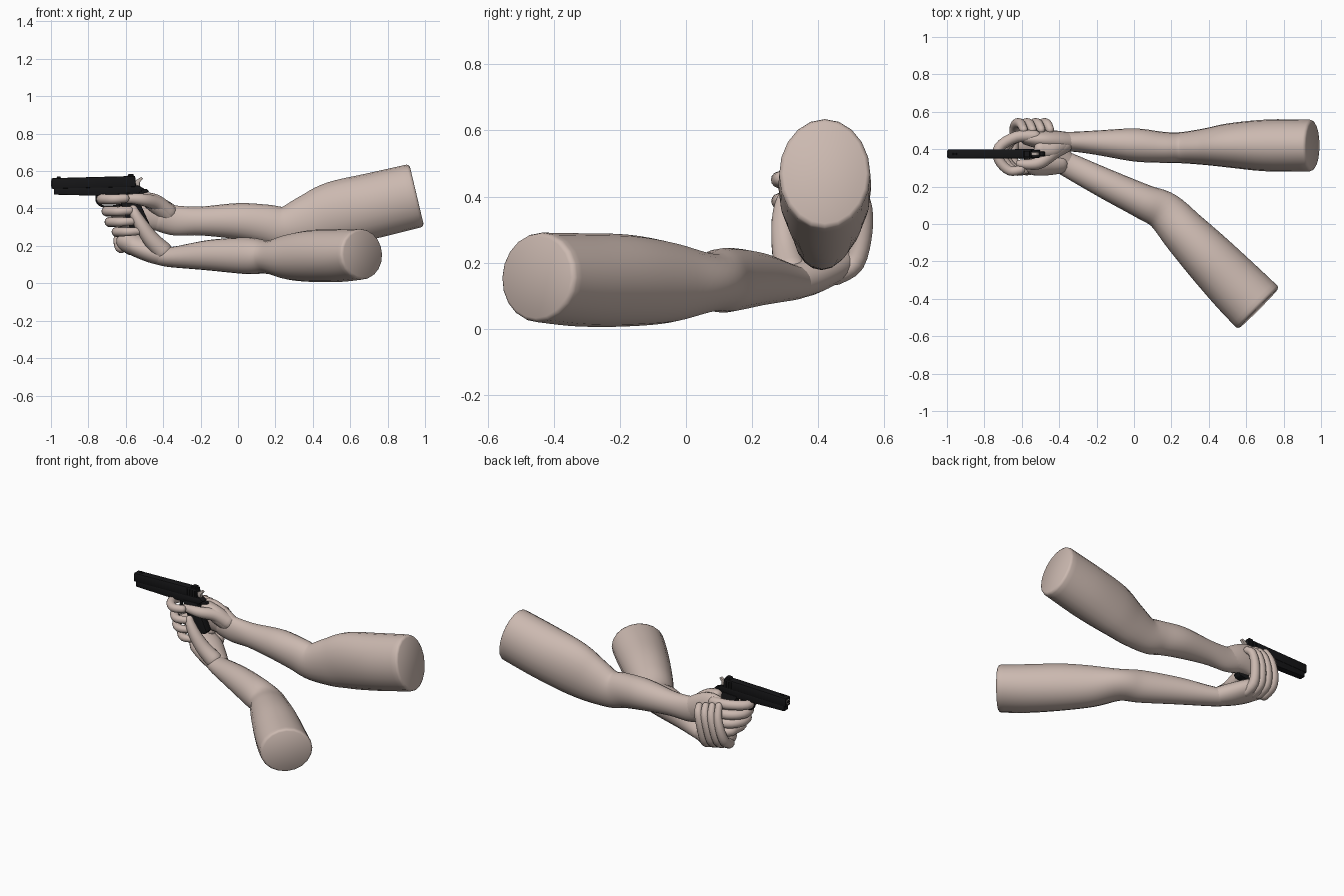
import bpy, bmesh, math
from mathutils import Vector

if "Cube" in bpy.data.objects:
    bpy.data.objects.remove(bpy.data.objects["Cube"])


def material(name, rgb):
    m = bpy.data.materials.new(name)
    m.diffuse_color = (*rgb, 1)
    m.use_nodes = True
    m.node_tree.nodes["Principled BSDF"].inputs["Base Color"].default_value = m.diffuse_color
    return m


SKIN = material("skin", (0.60, 0.485, 0.435))
BLACK = material("gun_black", (0.008, 0.008, 0.009))
STEEL = material("pale_steel", (0.50, 0.43, 0.39))


def finish(name, bm, mat, angle):
    bmesh.ops.recalc_face_normals(bm, faces=bm.faces)
    me = bpy.data.meshes.new(name)
    bm.to_mesh(me)
    bm.free()
    me.materials.append(mat)
    ob = bpy.data.objects.new(name, me)
    bpy.context.collection.objects.link(ob)
    bpy.ops.object.select_all(action='DESELECT')
    ob.select_set(True)
    bpy.context.view_layer.objects.active = ob
    bpy.ops.object.shade_smooth_by_angle(angle=math.radians(angle))
    return ob


def spline(pts, steps):
    """Catmull-Rom through tuples of any length."""
    p = [pts[0]] + pts + [pts[-1]]
    out = []
    for i in range(1, len(p) - 2):
        for s in range(steps):
            t = s / steps
            out.append([0.5 * (2 * b + (c - a) * t + (2*a - 5*b + 4*c - d) * t**2
                               + (3*b - a - 3*c + d) * t**3)
                        for a, b, c, d in zip(*p[i-1:i+3])])
    return out + [list(pts[-1])]


def loft(name, pts, ref=(0, 0, 1), dome=True, sides=20, steps=5):
    """Skin elliptical rings (x, y, z, half width, half height) along a path."""
    path = spline(pts, steps)
    rings = []
    for i, s in enumerate(path):
        a, b = path[max(i-1, 0)], path[min(i+1, len(path)-1)]
        t = (Vector(b[:3]) - Vector(a[:3])).normalized()
        rings.append((Vector(s[:3]), t, s[3], s[4]))

    def end(ring, sign):
        c, t, w, h = ring
        if dome:    # rounded tip
            steps_ = [(min(w, h) * math.sin(a), math.cos(a)) for a in (0.5, 0.95, 1.3)]
        else:       # flat cut with a soft rim
            steps_ = [(0.010, 0.975), (0.016, 0.91)]
        return [(c + t * o * sign, t, w * k, h * k) for o, k in steps_]

    rings = end(rings[0], -1)[::-1] + rings + end(rings[-1], 1)
    bm = bmesh.new()
    loops = []
    for c, t, w, h in rings:
        side = t.cross(Vector(ref)).normalized()
        up = side.cross(t)
        loops.append([bm.verts.new(c + side * w * math.cos(k * math.tau / sides)
                                   + up * h * math.sin(k * math.tau / sides))
                      for k in range(sides)])
    for l, m in zip(loops, loops[1:]):
        for k in range(sides):
            n = (k + 1) % sides
            bm.faces.new((l[k], l[n], m[n], m[k]))
    bm.faces.new(loops[0])
    bm.faces.new(loops[-1])
    return finish(name, bm, SKIN, 50)


def finger(name, pts, r0, r1, ref):
    n = len(pts) - 1
    rad = [r0 + (r1 - r0) * i / n for i in range(n + 1)]
    return loft(name, [(*p, r, r) for p, r in zip(pts, rad)], ref, sides=14, steps=4)


GUN_Y = 0.375


def plate(name, outline, half, mat=BLACK, bevel=0.0, y=GUN_Y):
    """Extrude an x-z outline across the gun."""
    bm = bmesh.new()
    f = bm.faces.new([bm.verts.new((x, y - half, z)) for x, z in outline])
    r = bmesh.ops.extrude_face_region(bm, geom=[f])
    bmesh.ops.translate(bm, vec=(0, 2 * half, 0),
                        verts=[v for v in r["geom"] if isinstance(v, bmesh.types.BMVert)])
    if bevel:
        bmesh.ops.bevel(bm, geom=bm.edges[:], offset=bevel, segments=2,
                        profile=0.5, affect='EDGES')
    return finish(name, bm, mat, 30)


# Arms
loft("right_arm", [
    (-.41, .44, .35, .055, .075), (-.33, .44, .335, .053, .08), (-.2, .435, .333, .065, .077),
    (0, .423, .332, .088, .097), (.15, .41, .314, .083, .107), (.25, .408, .296, .083, .117),
    (.38, .413, .325, .098, .15), (.52, .42, .37, .12, .174), (.72, .42, .415, .139, .175),
    (.94, .42, .467, .138, .172)], dome=False)
loft("left_arm", [
    (-.41, .345, .15, .06, .055), (-.35, .315, .14, .066, .055), (-.15, .215, .15, .08, .082),
    (.05, .12, .147, .093, .098), (.165, .065, .14, .107, .09), (.275, -.05, .14, .124, .122),
    (.4, -.18, .146, .14, .139), (.54, -.325, .148, .152, .141), (.655, -.44, .155, .157, .136)],
    dome=False)

# Palms
loft("right_palm", [
    (-.36, .44, .34, .052, .078), (-.43, .445, .37, .055, .09), (-.50, .45, .385, .05, .1),
    (-.57, .455, .375, .035, .095)])
loft("left_palm", [
    (-.36, .325, .14, .06, .052), (-.44, .37, .165, .085, .062), (-.53, .42, .20, .1, .062),
    (-.59, .44, .225, .075, .06)])

# Right hand: fingers curl round the front of the grip
for i, (name, z, tip) in enumerate([("index", .45, -.735), ("middle", .385, -.71),
                                    ("ring", .328, -.695), ("little", .275, -.66)]):
    finger("right_" + name + "_finger", [
        (-.53, .47, z - .005), (-.63, .465, z), (tip + .015, .41, z), (tip + .015, .34, z),
        (tip + .07, .285, z), (tip + .13, .29, z + .004)], .032, .024 - .001 * i, (0, 0, 1))
finger("right_thumb", [(-.37, .425, .38), (-.43, .385, .425), (-.50, .33, .445),
                       (-.56, .318, .452), (-.61, .322, .45)], .045, .022, (0, 0, 1))
loft("right_thumb_web", [(-.37, .43, .37, .045, .05), (-.44, .40, .425, .05, .05),
                         (-.5, .40, .455, .045, .035)])

# Left hand: fingers wrap up over the back of the right hand
for i, name in enumerate(["index", "middle", "ring", "little"]):
    x = -.625 + .047 * i
    finger("left_" + name + "_finger", [
        (x, .45, .195 - .01 * i), (x - .01, .51, .23 - .01 * i), (x, .537, .30),
        (x + .02, .535, .38), (x + .035, .505, .445 - .012 * i)], .034, .022, (1, 0, 0))
finger("left_thumb", [(-.40, .32, .17), (-.46, .305, .23), (-.51, .295, .30),
                      (-.545, .295, .36), (-.56, .30, .395)], .052, .024, (0, 1, 0))

# Pistol body
plate("slide", [(-.997, .505), (-.997, .562), (-.55, .574), (-.545, .515)], .024, bevel=.006)
plate("frame", [(-.985, .474), (-.985, .51), (-.53, .522), (-.50, .505), (-.535, .478),
                (-.63, .465), (-.74, .468)], .021, bevel=.004)
plate("grip", [(-.645, .48), (-.54, .485), (-.515, .41), (-.472, .315), (-.485, .298),
               (-.575, .285)], .025, bevel=.006)
plate("front_sight", [(-.975, .558), (-.965, .572), (-.95, .572), (-.945, .558)], .005)
plate("rear_sight", [(-.595, .568), (-.585, .584), (-.56, .584), (-.555, .568)], .016)
plate("trigger", [(-.675, .475), (-.655, .475), (-.665, .43), (-.68, .42)], .006)
plate("tang", [(-.54, .50), (-.49, .505), (-.475, .49), (-.54, .47)], .012, bevel=.003)
plate("hammer", [(-.55, .51), (-.548, .55), (-.518, .568), (-.508, .56), (-.525, .54),
                 (-.525, .51)], .009, STEEL, .002)

# Slide grip grooves, on both sides
for sign in (-1, 1):
    for i in range(7):
        x = -.615 + i * .009
        plate("slide_rib", [(x, .522), (x, .562), (x + .004, .562), (x + .004, .522)],
              .002, y=GUN_Y + sign * .0245)

# Trigger guard loop
guard = bpy.data.curves.new("trigger_guard", 'CURVE')
guard.dimensions = '3D'
guard.bevel_depth = .006
guard.bevel_resolution = 2
sp = guard.splines.new('POLY')
pts = spline([(-.755, .475), (-.755, .44), (-.73, .414), (-.68, .41), (-.62, .42)], 4)
sp.points.add(len(pts) - 1)
for p, (x, z) in zip(sp.points, pts):
    p.co = (x, GUN_Y, z, 1)
guard.materials.append(BLACK)
bpy.context.collection.objects.link(bpy.data.objects.new("trigger_guard", guard))

# Muzzle ring and bore
for name, r, x, mat in (("muzzle_ring", .016, -.9975, STEEL), ("bore", .011, -.9985, BLACK)):
    bpy.ops.mesh.primitive_cylinder_add(vertices=20, radius=r, depth=.003,
                                        location=(x, GUN_Y, .534), rotation=(0, math.pi / 2, 0))
    bpy.context.object.name = name
    bpy.context.object.data.materials.append(mat)
